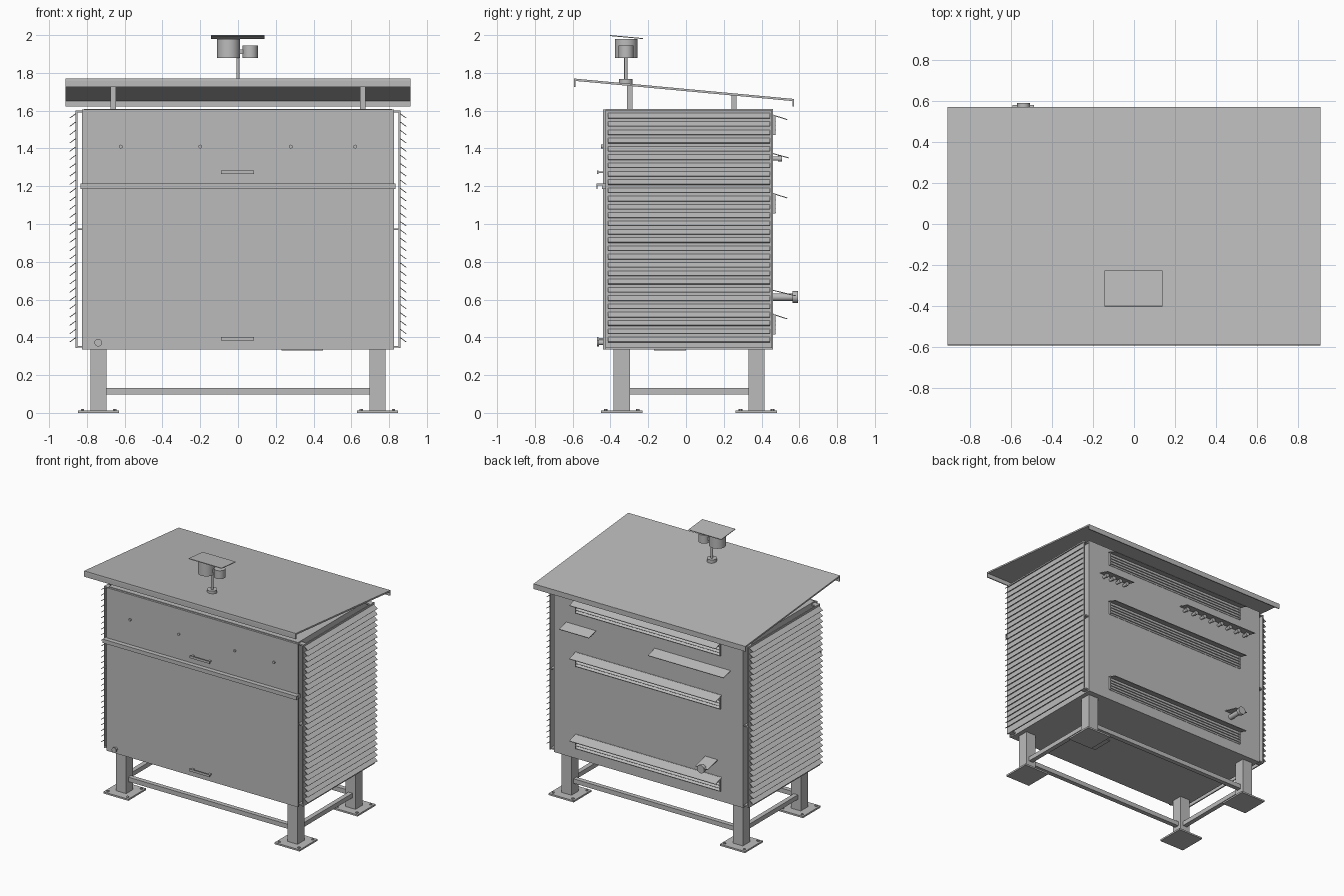
import bpy, bmesh, math
from mathutils import Vector, Matrix

cube = bpy.data.objects.get("Cube")
if cube:
    bpy.data.objects.remove(cube, do_unlink=True)

grey = bpy.data.materials.new("light_grey_metal")
grey.use_nodes = True
grey.diffuse_color = (0.5, 0.5, 0.5, 1)
grey.node_tree.nodes["Principled BSDF"].inputs["Base Color"].default_value = (0.5, 0.5, 0.5, 1)


def finish(name, bm):
    bmesh.ops.recalc_face_normals(bm, faces=bm.faces)
    mesh = bpy.data.meshes.new(name)
    bm.to_mesh(mesh)
    bm.free()
    mesh.materials.append(grey)
    obj = bpy.data.objects.new(name, mesh)
    bpy.context.scene.collection.objects.link(obj)
    return obj


def add_box(bm, x, y, z):
    size = Matrix.Diagonal((x[1] - x[0], y[1] - y[0], z[1] - z[0], 1))
    centre = Matrix.Translation((sum(x) / 2, sum(y) / 2, sum(z) / 2))
    bmesh.ops.create_cube(bm, size=1, matrix=centre @ size)


def box(name, x, y, z):
    bm = bmesh.new()
    add_box(bm, x, y, z)
    return finish(name, bm)


def add_slab(bm, start, end, span, thick, along_x=True):
    """Sloped sheet from start to end, (across, z) points, extruded over span."""
    a, b = Vector(start), Vector(end)
    d = (b - a).normalized()
    n = Vector((d.y, -d.x)) * thick
    if n.y > 0:
        n = -n
    rings = []
    for s in span:
        rings.append([bm.verts.new((s, p.x, p.y) if along_x else (p.x, s, p.y))
                      for p in (a, b, b + n, a + n)])
    bm.faces.new(rings[0])
    bm.faces.new(rings[1])
    for i in range(4):
        j = (i + 1) % 4
        bm.faces.new((rings[0][i], rings[0][j], rings[1][j], rings[1][i]))


def slab(name, start, end, span, thick):
    bm = bmesh.new()
    add_slab(bm, start, end, span, thick)
    return finish(name, bm)


def rod(name, start, end, radius, sides=24):
    a, b = Vector(start), Vector(end)
    turn = (b - a).to_track_quat("Z", "Y").to_matrix().to_4x4()
    bm = bmesh.new()
    bmesh.ops.create_cone(bm, cap_ends=True, segments=sides, radius1=radius, radius2=radius,
                          depth=(b - a).length, matrix=Matrix.Translation((a + b) / 2) @ turn)
    obj = finish(name, bm)
    bpy.ops.object.select_all(action="DESELECT")
    obj.select_set(True)
    bpy.context.view_layer.objects.active = obj
    bpy.ops.object.shade_smooth_by_angle(angle=math.radians(40))
    return obj


# Cabinet, doors and floor hatch
box("cabinet_body", (-0.815, 0.815), (-0.425, 0.46), (0.335, 1.61))
box("lower_door", (-0.825, 0.825), (-0.44, -0.425), (0.335, 1.19))
box("upper_door", (-0.825, 0.825), (-0.44, -0.425), (1.205, 1.605))
box("floor_hatch", (0.23, 0.45), (-0.17, 0.0), (0.329, 0.335))

# Drip rail between the doors
box("drip_rail_top", (-0.835, 0.835), (-0.475, -0.425), (1.205, 1.215))
box("drip_rail_lip", (-0.835, 0.835), (-0.475, -0.468), (1.185, 1.205))
box("drip_rail_back", (-0.835, 0.835), (-0.445, -0.425), (1.185, 1.205))

# Door handles, lock knob and small door studs
for label, z in (("upper", 1.274), ("lower", 0.392)):
    box(label + "_door_handle", (-0.09, 0.085), (-0.47, -0.463), (z - 0.009, z + 0.009))
    for x in (-0.075, 0.07):
        box(label + "_handle_mount", (x - 0.008, x + 0.008), (-0.465, -0.44), (z - 0.005, z + 0.005))
rod("door_lock", (-0.74, -0.44, 0.372), (-0.74, -0.463, 0.372), 0.012)
rod("door_lock_cap", (-0.74, -0.461, 0.372), (-0.74, -0.47, 0.372), 0.02)
for x in (-0.62, -0.2, 0.28, 0.62):
    rod("door_stud", (x, -0.44, 1.41), (x, -0.449, 1.41), 0.01, 12)

# Louvred side panels held off the cabinet
for side, label in ((-1, "right"), (1, "left")):
    def sx(a, b):
        return tuple(sorted((side * a, side * b)))
    box(label + "_louvre_panel", sx(0.85, 0.859), (-0.425, 0.455), (0.343, 1.6))
    for z in (0.35, 0.972, 1.595):
        for y in (-0.4, 0.43):
            box(label + "_panel_spacer", sx(0.815, 0.852), (y - 0.02, y + 0.02), (z - 0.005, z + 0.005))
    bm = bmesh.new()
    for i in range(28):
        z = 1.588 - i * 0.0439
        add_slab(bm, (side * 0.857, z), (side * 0.892, z - 0.026), (-0.412, 0.445), 0.004, False)
    finish(label + "_louvre_slats", bm)

# Legs with bolted foot plates
for x in (-0.738, 0.738):
    for y in (-0.34, 0.373):
        box("leg", (x - 0.043, x + 0.043), (y - 0.043, y + 0.043), (0.01, 0.335))
        box("foot_plate", (x - 0.108, x + 0.108), (y - 0.11, y + 0.11), (0, 0.013))
        for dx in (-0.085, 0.085):
            for dy in (-0.085, 0.085):
                rod("foot_bolt", (x + dx, y + dy, 0.01), (x + dx, y + dy, 0.02), 0.01, 6)
    box("side_crossbar", (x - 0.018, x + 0.018), (-0.3, 0.33), (0.097, 0.132))
for y in (-0.34, 0.373):
    box("long_crossbar", (-0.7, 0.7), (y - 0.018, y + 0.018), (0.097, 0.132))

# Sloped roof with folded lips and posts
roof_width = (-0.912, 0.912)
slab("roof_sheet", (-0.592, 1.77), (0.573, 1.662), roof_width, 0.012)
box("roof_front_lip", roof_width, (-0.592, -0.584), (1.725, 1.768))
box("roof_back_lip", roof_width, (0.565, 0.573), (1.622, 1.66))
for x in (-0.66, 0.66):
    box("front_roof_post", (x - 0.014, x + 0.014), (-0.312, -0.282), (1.61, 1.735))
    box("back_roof_post", (x - 0.014, x + 0.014), (0.24, 0.268), (1.61, 1.682))

# Mast with two canisters under a small tilted cover
rod("mast_base", (0, -0.318, 1.735), (0, -0.318, 1.768), 0.036)
rod("mast", (0, -0.318, 1.74), (0, -0.318, 1.9), 0.009, 16)
rod("large_canister", (-0.05, -0.317, 1.88), (-0.05, -0.317, 1.98), 0.06, 32)
rod("small_canister", (0.065, -0.317, 1.88), (0.065, -0.317, 1.945), 0.04, 32)
box("canister_bracket", (-0.01, 0.03), (-0.325, -0.309), (1.9, 1.925))
slab("mast_cover", (-0.402, 2.0), (-0.228, 1.984), (-0.144, 0.14), 0.005)

# Rear vents: recessed strip, slats and a hood
for top, label in ((1.58, "upper"), (1.165, "middle"), (0.525, "lower")):
    box(label + "_vent_strip", (-0.62, 0.62), (0.455, 0.463), (top - 0.11, top))
    slab(label + "_vent_hood", (0.458, top), (0.537, top - 0.025), (-0.63, 0.63), 0.005)
    bm = bmesh.new()
    for i in range(4):
        z = top - 0.022 - i * 0.022
        add_slab(bm, (0.46, z), (0.477, z - 0.016), (-0.62, 0.62), 0.003)
    for x in (-0.622, 0.622):
        add_box(bm, (x - 0.003, x + 0.003), (0.455, 0.474), (top - 0.11, top - 0.005))
    finish(label + "_vent_slats", bm)

# Rows of cable glands under rain shields
for label, x0, x1, count in (("short", 0.455, 0.71, 4), ("long", -0.705, -0.053, 8)):
    slab(label + "_gland_shield", (0.458, 1.376), (0.546, 1.352), (x0, x1), 0.005)
    for i in range(count):
        x = x0 + (x1 - x0) * (i + 0.5) / count
        rod("cable_gland", (x, 0.455, 1.346), (x, 0.49, 1.346), 0.011, 12)
        rod("gland_nut", (x, 0.487, 1.346), (x, 0.507, 1.346), 0.016, 12)

# Rear pipe outlet with flange and cover
rod("outlet_pipe", (-0.54, 0.455, 0.613), (-0.54, 0.58, 0.613), 0.02)
rod("outlet_flange", (-0.54, 0.565, 0.613), (-0.54, 0.592, 0.613), 0.031)
slab("outlet_cover", (0.458, 0.652), (0.582, 0.622), (-0.595, -0.488), 0.005)
